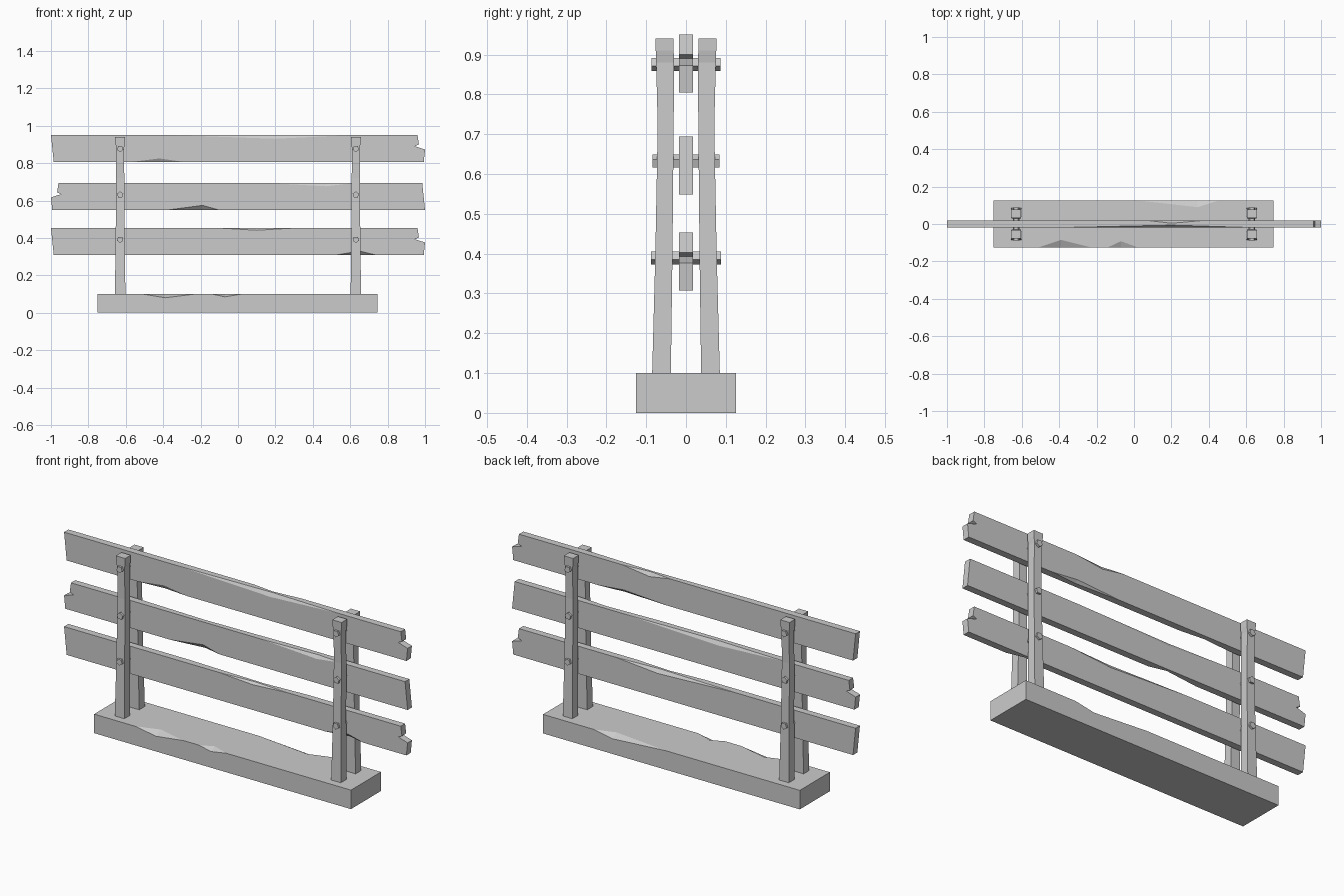
import bpy, bmesh, math
from mathutils import Vector

if "Cube" in bpy.data.objects:
    bpy.data.objects.remove(bpy.data.objects["Cube"])


def finish(name, bm):
    bmesh.ops.remove_doubles(bm, verts=bm.verts, dist=1e-5)
    bmesh.ops.recalc_face_normals(bm, faces=bm.faces)
    me = bpy.data.meshes.new(name)
    bm.to_mesh(me)
    bm.free()
    ob = bpy.data.objects.new(name, me)
    bpy.context.collection.objects.link(ob)
    return ob


def chipped_bar(name, left, right, y, chips):
    """Board from left/right end outlines (x, z), both listed top to bottom.
    chips: (up, front, x0, apex x, x1, drop in z, inset in y) along long edges."""
    bm = bmesh.new()

    def face(pts):
        bm.faces.new([bm.verts.new(Vector(p)) for p in pts])

    def edge(up, side, on_top):
        # long edge from left to right, broken by its chips
        a, b = (left[0], right[0]) if up > 0 else (left[-1], right[-1])
        z = a[1]
        pts = [(a[0], side * y, z)]
        for u, s, x0, xa, x1, dz, dy in sorted(chips, key=lambda c: c[2]):
            if u == up and s == side:
                apex = (xa, side * (y - dy), z) if on_top else (xa, side * y, z - up * dz)
                pts += [(x0, side * y, z), apex, (x1, side * y, z)]
        return pts + [(b[0], side * y, b[1])]

    # front and back faces
    for s in (-1, 1):
        ends = [(x, s * y, z) for x, z in right[1:-1]]
        lend = [(x, s * y, z) for x, z in left[1:-1]]
        face(edge(1, s, False) + ends + edge(-1, s, False)[::-1] + lend[::-1])
    # top and bottom faces
    for u in (-1, 1):
        face(edge(u, -1, True) + edge(u, 1, True)[::-1])
    # end faces
    for end in (left, right):
        for (xa, za), (xb, zb) in zip(end, end[1:]):
            face([(xa, -y, za), (xa, y, za), (xb, y, zb), (xb, -y, zb)])
    # broken facets
    for u, s, x0, xa, x1, dz, dy in chips:
        z = left[0][1] if u > 0 else left[-1][1]
        low, inn = (xa, s * y, z - u * dz), (xa, s * (y - dy), z)
        face([(x0, s * y, z), low, inn])
        face([low, (x1, s * y, z), inn])
    return finish(name, bm)


# Base slab
chipped_bar("base", [(-0.75, 0.1), (-0.75, 0)], [(0.745, 0.1), (0.745, 0)], 0.125, [
    (1, -1, -0.51, -0.39, -0.23, 0.02, 0.04),
    (1, -1, -0.14, -0.07, 0.02, 0.015, 0.033),
    (1, 1, 0.03, 0.34, 0.45, 0.02, 0.035)])

# Planks: the middle one has its split end on the left
plain = [(-1.0, 0.072), (-0.985, -0.073)]
split = [(0.96, 0.072), (0.967, 0.022), (0.945, 0.012), (1.0, -0.005), (0.993, -0.073)]
plank_chips = [
    [(1, -1, -0.35, 0.2, 0.6, 0.02, 0.012), (-1, -1, -0.58, -0.42, -0.28, 0.02, 0.012),
     (1, 1, 0.08, 0.2, 0.36, 0.02, 0.014), (-1, 1, 0.1, 0.35, 0.5, 0.015, 0.012)],
    [(1, -1, 0.15, 0.47, 0.62, 0.018, 0.012), (-1, -1, -0.38, -0.19, -0.1, 0.025, 0.022),
     (1, 1, -0.6, -0.2, 0.35, 0.02, 0.012)],
    [(-1, -1, 0.52, 0.65, 0.74, 0.022, 0.022), (1, -1, -0.1, 0.1, 0.3, 0.012, 0.012),
     (1, 1, -0.3, 0.15, 0.4, 0.02, 0.014)]]
for label, zc, flip, chips in zip(("top", "middle", "bottom"), (0.878, 0.622, 0.381),
                                  (False, True, False), plank_chips):
    l, r = plain, split
    if flip:
        l = [(-x, z) for x, z in split]
        r = [(-x, z) for x, z in plain][::-1]
        r = [(0.985, 0.072), (1.0, -0.073)]
    chipped_bar(label + "_plank", [(x, z + zc) for x, z in l],
                [(x, z + zc) for x, z in r], 0.018, chips)

# Posts: z, half width in x, inner y, outer y
rings = [(0.1, 0.028, 0.038, 0.085), (0.4, 0.024, 0.034, 0.077), (0.72, 0.022, 0.031, 0.071),
         (0.88, 0.021, 0.03, 0.075), (0.91, 0.026, 0.031, 0.076), (0.94, 0.027, 0.031, 0.077)]
for sx, xn in ((-1, "left"), (1, "right")):
    for sy, yn in ((-1, "front"), (1, "back")):
        bm = bmesh.new()
        loops = [[bm.verts.new((sx * 0.63 + dx * w, sy * yy, z)) for dx, yy in
                  ((-1, a), (1, a), (1, b), (-1, b))] for z, w, a, b in rings]
        for lo, hi in zip(loops, loops[1:]):
            for i in range(4):
                j = (i + 1) % 4
                bm.faces.new((lo[i], lo[j], hi[j], hi[i]))
        bm.faces.new(loops[0])
        bm.faces.new(loops[-1])
        finish(f"{yn}_{xn}_post", bm)

# Five-sided bolts running through posts and planks
for sx, xn in ((-1, "left"), (1, "right")):
    for label, z, turn, ln in (("top", 0.877, -1, 0.087), ("middle", 0.631, 1, 0.084),
                               ("bottom", 0.391, -1, 0.088)):
        bm = bmesh.new()
        ang = [turn * math.pi / 2 + i * math.tau / 5 for i in range(5)]
        a, b = [[bm.verts.new((sx * 0.63 + 0.018 * math.cos(t), s * ln, z + 0.018 * math.sin(t)))
                 for t in ang] for s in (-1, 1)]
        bm.faces.new(a)
        bm.faces.new(b)
        for i in range(5):
            j = (i + 1) % 5
            bm.faces.new((a[i], a[j], b[j], b[i]))
        finish(f"{label}_{xn}_bolt", bm)
